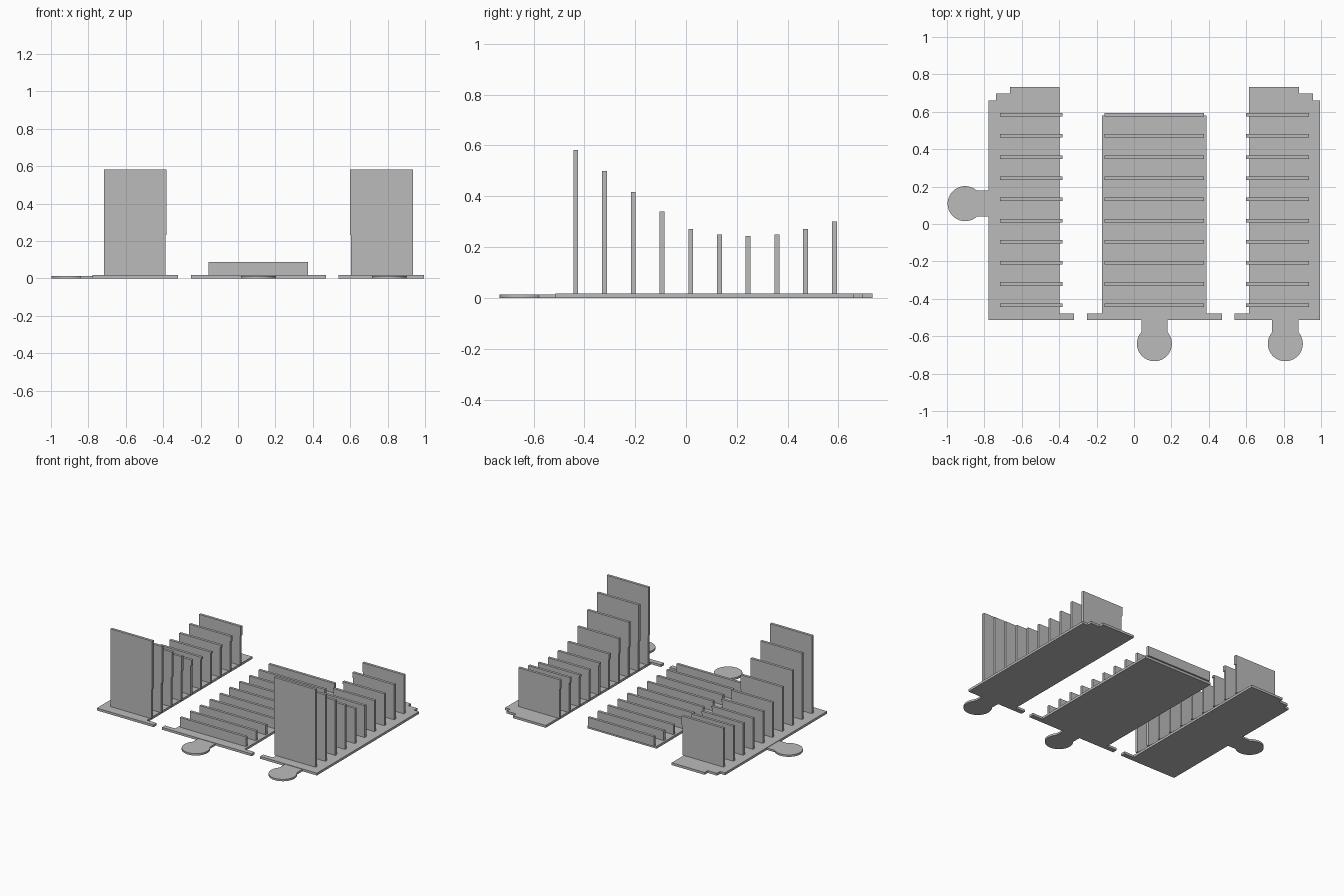
import bpy, math
from mathutils import Matrix, Vector

if "Cube" in bpy.data.objects:
    bpy.data.objects.remove(bpy.data.objects["Cube"], do_unlink=True)

grey = bpy.data.materials.new("plain grey")
grey.use_nodes = True
grey.diffuse_color = (0.5, 0.5, 0.5, 1)
grey.node_tree.nodes["Principled BSDF"].inputs["Base Color"].default_value = (0.5, 0.5, 0.5, 1)

PLATE_TOP = 0.017
FRONT, FOOT_BACK = -0.514, -0.479
FIN_START, FIN_STEP, FIN_THICK = -0.434, 0.1131, 0.019
SIDE_HEIGHTS = [0.583, 0.5, 0.417, 0.34, 0.272, 0.249, 0.243, 0.249, 0.272, 0.3]


def prism(name, outline, depth, matrix=Matrix()):
    """Extrude a flat counter-clockwise outline along its local z."""
    n = len(outline)
    verts = [matrix @ Vector((a, b, h)) for h in (0, depth) for a, b in outline]
    faces = [list(range(n))[::-1], list(range(n, 2 * n))]
    faces += [(i, (i + 1) % n, (i + 1) % n + n, i + n) for i in range(n)]
    mesh = bpy.data.meshes.new(name)
    mesh.from_pydata(verts, [], faces)
    mesh.materials.append(grey)
    obj = bpy.data.objects.new(name, mesh)
    bpy.context.collection.objects.link(obj)
    return obj


def mirrored(outline, centre):
    return [(2 * centre - x, y) for x, y in reversed(outline)]


def fin(name, outline, index):
    """Upright fin: the outline lies in x and z, thickness runs along y."""
    y = FIN_START + FIN_STEP * index + FIN_THICK / 2
    prism(name, outline, FIN_THICK,
          Matrix.Translation((0, y, 0)) @ Matrix.Rotation(math.pi / 2, 4, "X"))


def tab(name, x, y, turn):
    """Round tab on a short neck, pointing along -y before turning."""
    radius, neck, reach = 0.0935, 0.07, 0.126
    opening = math.asin(neck / radius)
    steps = 40
    outline = [(neck, 0), (-neck, 0)]
    for i in range(steps + 1):
        a = math.pi / 2 + opening + (2 * math.pi - 2 * opening) * i / steps
        outline.append((radius * math.cos(a), -reach + radius * math.sin(a)))
    prism(name, outline, 0.014,
          Matrix.Translation((x, y, 0)) @ Matrix.Rotation(turn, 4, "Z"))


# Side base plates with a stepped outer back corner and an inner foot
right_plate = [(-0.777, FRONT), (-0.32, FRONT), (-0.32, FOOT_BACK), (-0.398, FOOT_BACK),
               (-0.398, 0.733), (-0.663, 0.733), (-0.663, 0.697), (-0.738, 0.697),
               (-0.738, 0.661), (-0.777, 0.661)]
MIRROR_X = 0.109
prism("right_base_plate", right_plate, PLATE_TOP)
prism("left_base_plate", mirrored(right_plate, MIRROR_X), PLATE_TOP)

# Middle base plate with a foot on each side
half = [(0.361, FRONT), (0.361, FOOT_BACK), (0.279, FOOT_BACK), (0.279, 0.581)]
outline = half + mirrored(half, 0)
prism("middle_base_plate", [(x + MIRROR_X, y) for x, y in outline], PLATE_TOP)

# Round tabs
tab("right_tab", -0.777, 0.109, -math.pi / 2)
tab("middle_tab", 0.109, FRONT, 0)
tab("left_tab", 0.809, FRONT, 0)

# Side fins, slightly narrower in their lower part, and low middle fins
STEP_Z = 0.232
for i, top in enumerate(SIDE_HEIGHTS):
    shape = [(-0.717, PLATE_TOP), (-0.387, PLATE_TOP), (-0.387, STEP_Z),
             (-0.381, STEP_Z), (-0.381, top), (-0.717, top)]
    fin(f"right_fin_{i + 1}", shape, i)
    fin(f"left_fin_{i + 1}", mirrored(shape, MIRROR_X), i)
    low = [(-0.157, PLATE_TOP), (0.375, PLATE_TOP), (0.375, 0.088), (-0.157, 0.088)]
    fin(f"middle_fin_{i + 1}", low, i)
